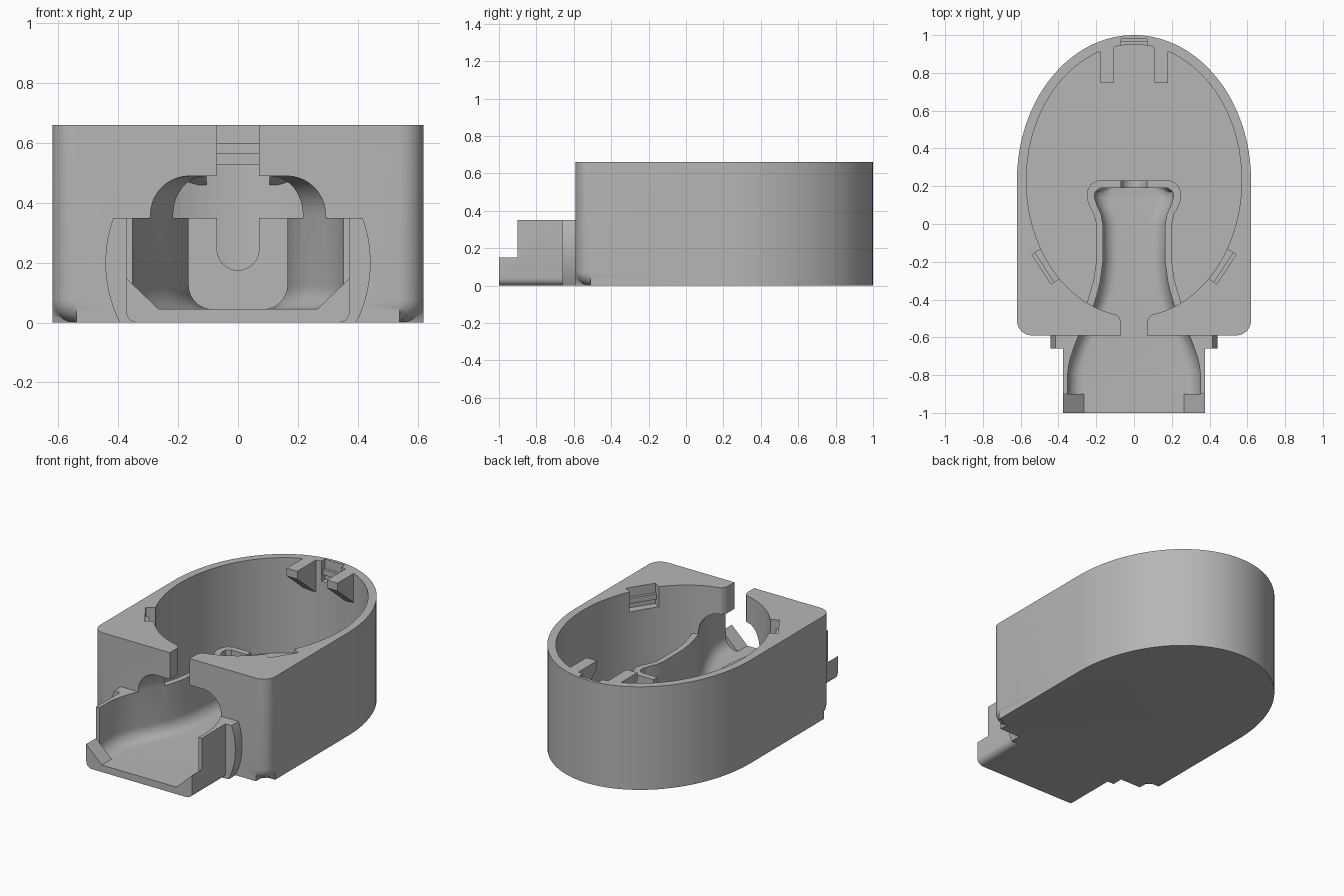
import bpy, bmesh
from math import sin, cos, pi, radians
from mathutils import Matrix

old = bpy.data.objects.get("Cube")
if old:
    bpy.data.objects.remove(old)

grey = bpy.data.materials.new("plain_grey")
grey.use_nodes = True
GREY = (0.47, 0.47, 0.47, 1)
grey.diffuse_color = GREY
grey.node_tree.nodes["Principled BSDF"].inputs["Base Color"].default_value = GREY


def finish(name, bm):
    bmesh.ops.recalc_face_normals(bm, faces=bm.faces)
    me = bpy.data.meshes.new(name)
    bm.to_mesh(me)
    bm.free()
    me.materials.append(grey)
    ob = bpy.data.objects.new(name, me)
    bpy.context.collection.objects.link(ob)
    return ob


def loft(name, rings, bevel=0):
    bm = bmesh.new()
    loops = [[bm.verts.new(p) for p in ring] for ring in rings]
    n = len(loops[0])
    for a, b in zip(loops, loops[1:]):
        for i in range(n):
            bm.faces.new((a[i], a[(i + 1) % n], b[(i + 1) % n], b[i]))
    bm.faces.new(loops[0])
    bm.faces.new(loops[-1])
    if bevel:
        low = [e for e in bm.edges if all(abs(v.co.z) < 1e-5 for v in e.verts)]
        bmesh.ops.bevel(bm, geom=low, offset=bevel, segments=6, profile=0.5,
                        affect='EDGES', clamp_overlap=False)
    return finish(name, bm)


def prism(name, pts, axis, lo, hi, bevel=0):
    place = {'x': lambda a, b, t: (t, a, b),
             'y': lambda a, b, t: (a, t, b),
             'z': lambda a, b, t: (a, b, t)}[axis]
    return loft(name, [[place(a, b, t) for a, b in pts] for t in (lo, hi)], bevel)


def box(name, centre, size, angle=0):
    bm = bmesh.new()
    m = Matrix.Translation(centre) @ Matrix.Rotation(angle, 4, 'Z') @ Matrix.Diagonal((*size, 1))
    bmesh.ops.create_cube(bm, size=1, matrix=m)
    return finish(name, bm)


def arc(cx, cy, rx, ry, start, end, n):
    steps = [radians(start + (end - start) * i / n) for i in range(n + 1)]
    return [(cx + rx * cos(t), cy + ry * sin(t)) for t in steps]


def mirrored(half):
    return half + [(-x, y) for x, y in reversed(half)]


# casing: square front with an elliptical back
casing = prism("casing",
               arc(0, 0.23, 0.62, 0.77, 0, 180, 64)
               + arc(-0.54, -0.51, 0.08, 0.08, 180, 270, 8)
               + arc(0.54, -0.51, 0.08, 0.08, 270, 360, 8),
               'z', 0, 0.66, bevel=0.075)


def combine(tool, operation):
    mod = casing.modifiers.new(tool.name, 'BOOLEAN')
    mod.operation = operation
    mod.solver = 'EXACT'
    mod.object = tool
    bpy.context.view_layer.objects.active = casing
    bpy.ops.object.modifier_apply(modifier=mod.name)
    bpy.data.objects.remove(tool)


def add(tool):
    combine(tool, 'UNION')


def cut(tool):
    combine(tool, 'DIFFERENCE')


# oval cavity
cut(prism("cavity", arc(0, 0.23, 0.57, 0.72, 0, 360, 112)[:-1], 'z', 0.05, 0.8))

# raised guide wall around the channel
guide = [(0.285, -0.5), (0.25, -0.42), (0.215, -0.3), (0.2, -0.2), (0.2, 0),
         (0.212, 0.05), (0.238, 0.1), (0.25, 0.14), (0.245, 0.18), (0.225, 0.215), (0.19, 0.23)]
add(prism("guide_wall", mirrored(guide), 'z', 0.03, 0.35))

# spout in front, with a curved flange against the casing
add(prism("spout", mirrored([(0.375, 0.35)] + arc(0.335, 0.04, 0.04, 0.04, 0, -90, 5)),
          'y', -1, -0.56))
flange = [p for p in arc(0, 0.2, 0.443, 0.443, 19.8, -26.8, 16)]
flange[0] = (flange[0][0], 0.35)
flange[-1] = (flange[-1][0], 0)
add(prism("flange", mirrored(flange), 'y', -0.66, -0.55))


# channel running from the spout through the front wall into the guide
def section(y, w):
    half = arc(w - 0.13, 0.36, 0.13, 0.13, 90, 0, 10) + arc(w - 0.08, 0.125, 0.08, 0.08, 0, -90, 8)
    return [(x, y, z) for x, z in mirrored(half)]


path = [(-0.901, 0.352), (-0.8, 0.352), (-0.75, 0.346), (-0.7, 0.334), (-0.65, 0.317),
        (-0.59, 0.293), (-0.5, 0.245), (-0.42, 0.21), (-0.36, 0.192), (-0.3, 0.178),
        (-0.2, 0.165), (0, 0.165), (0.05, 0.174), (0.1, 0.196), (0.14, 0.21),
        (0.17, 0.206), (0.19, 0.18)]
cut(loft("channel", [section(y, w) for y, w in path]))

# low lip with sloping corners
cut(prism("lip_opening", mirrored([(0.265, 0.045), (0.375, 0.15), (0.45, 0.15), (0.45, 0.5)]),
          'y', -1.1, -0.9))

# rounded notch in the end of the guide
cut(prism("guide_notch", [(0.07, 0.42)] + arc(0, 0.245, 0.07, 0.07, 0, -180, 16) + [(-0.07, 0.42)],
          'y', 0.15, 0.3))

# slot through the top of the front wall
cut(prism("front_slot", mirrored([(0.07, -0.7), (0.07, -0.52), (0.075, -0.5), (0.09, -0.482),
                                  (0.12, -0.473), (0.12, -0.3)]), 'z', 0.44, 0.8))

# sloped tabs beside the rear latch
for side in (-1, 1):
    lo, hi = sorted((side * 0.105, side * 0.18))
    add(prism("rear_tab", [(0.75, 0.66), (0.955, 0.66), (0.955, 0.46), (0.93, 0.46), (0.75, 0.61)],
              'x', lo, hi))

# latch pockets with a cross bar: one at the rear, two at the front sides
cut(box("rear_pocket", (0, 0.93, 0.63), (0.14, 0.1, 0.2)))
add(box("rear_bar", (0, 0.975, 0.5825), (0.15, 0.025, 0.035)))
for side in (-1, 1):
    angle = side * radians(57)
    cut(box("side_pocket", (side * 0.456, -0.218, 0.63), (0.185, 0.08, 0.2), angle))
    add(box("side_bar", (side * 0.49, -0.24, 0.5825), (0.19, 0.04, 0.035), angle))

# smooth curves, crisp edges
bpy.ops.object.select_all(action='DESELECT')
casing.select_set(True)
bpy.context.view_layer.objects.active = casing
bpy.ops.object.shade_smooth_by_angle(angle=radians(30))
